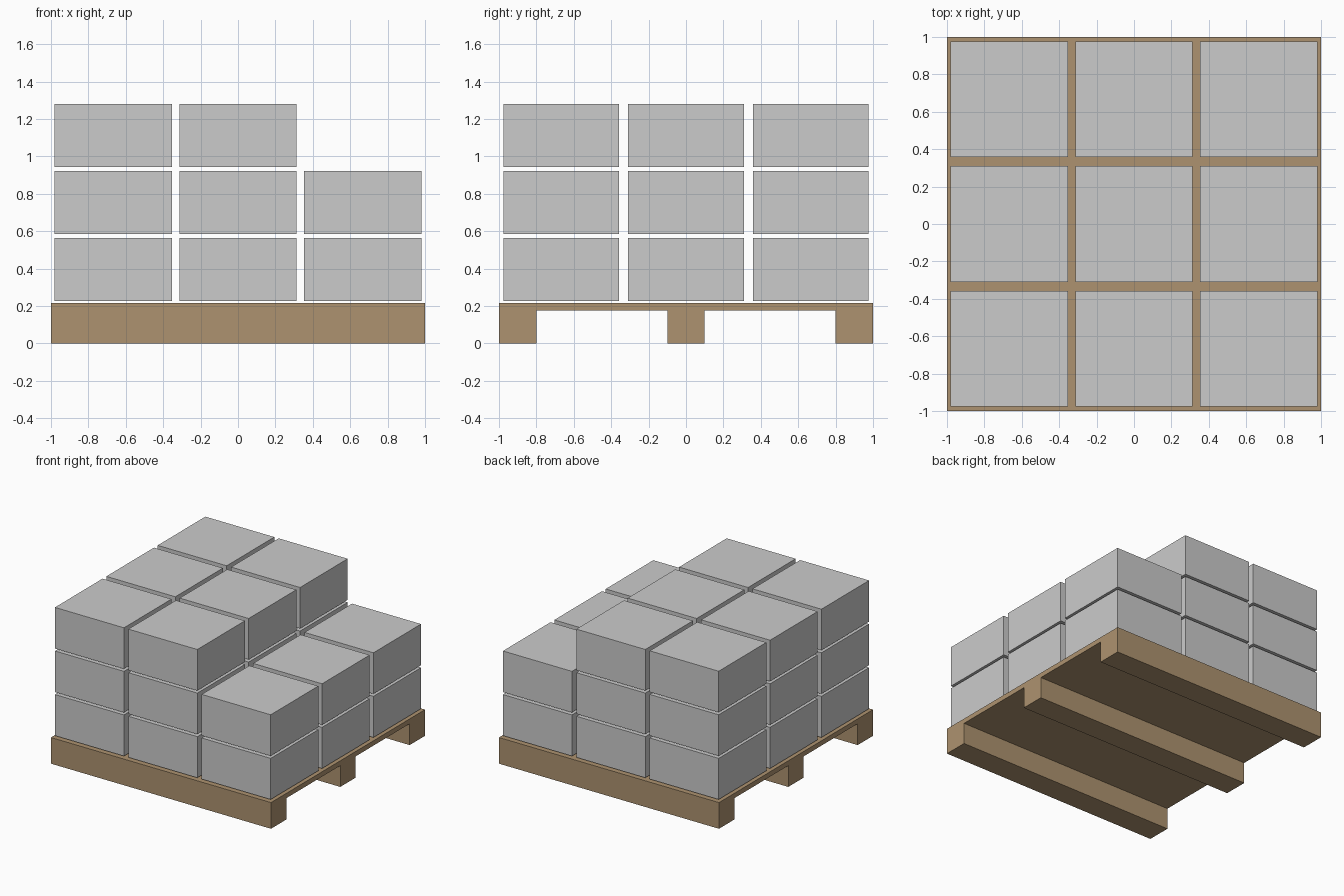
import bpy, bmesh

if "Cube" in bpy.data.objects:
    bpy.data.objects.remove(bpy.data.objects["Cube"])

def make_object(name, bm, mat=None):
    bmesh.ops.recalc_face_normals(bm, faces=bm.faces)
    mesh = bpy.data.meshes.new(name)
    bm.to_mesh(mesh)
    bm.free()
    ob = bpy.data.objects.new(name, mesh)
    bpy.context.collection.objects.link(ob)
    if mat:
        mesh.materials.append(mat)
    return ob

def material(name, color):
    mat = bpy.data.materials.new(name)
    mat.diffuse_color = color
    mat.use_nodes = True
    mat.node_tree.nodes["Principled BSDF"].inputs["Base Color"].default_value = mat.diffuse_color
    return mat

wood = material("wood", (0.42, 0.29, 0.16, 1))

# Pallet: deck and three runners as one profile, extruded along x
DECK_TOP, DECK_BOTTOM = 0.215, 0.175
half = [(0.1, DECK_BOTTOM), (0.8, DECK_BOTTOM), (0.8, 0), (1, 0), (1, DECK_TOP)]
profile = [(0.1, 0)] + half + [(-y, z) for y, z in reversed(half)] + [(-0.1, 0)]
bm = bmesh.new()
face = bm.faces.new([bm.verts.new((-1, y, z)) for y, z in profile])
ext = bmesh.ops.extrude_face_region(bm, geom=[face])
verts = [v for v in ext["geom"] if isinstance(v, bmesh.types.BMVert)]
bmesh.ops.translate(bm, verts=verts, vec=(2, 0, 0))
make_object("pallet", bm, wood)

# Cartons: 3 x 3 per layer, the top layer lacks the right column
SIZE = (0.627, 0.618, 0.338)
PITCH, RISE, BASE = 0.667, 0.358, 0.226
bm = bmesh.new()
bmesh.ops.create_cube(bm, size=1)
bmesh.ops.scale(bm, verts=bm.verts, vec=SIZE)
first = make_object("carton", bm)
carton_mesh = first.data
bpy.data.objects.remove(first)

for layer in range(3):
    for col in range(2 if layer == 2 else 3):
        for row in range(3):
            ob = bpy.data.objects.new(f"carton_{layer}_{col}_{row}", carton_mesh)
            ob.location = ((col - 1) * PITCH, (row - 1) * PITCH,
                           BASE + SIZE[2] / 2 + layer * RISE)
            bpy.context.collection.objects.link(ob)
